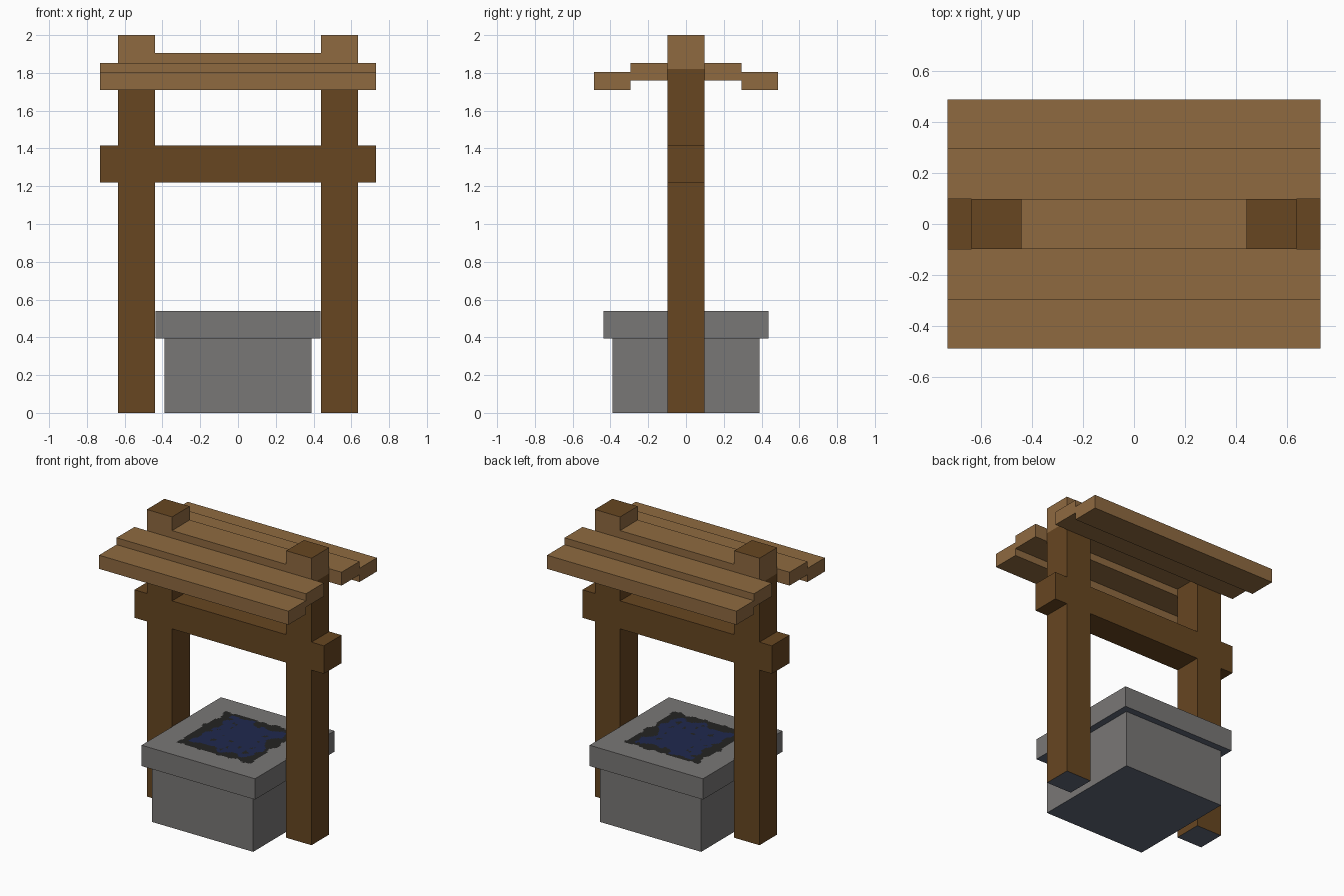
import bpy, bmesh
from mathutils import Vector, noise

cube = bpy.data.objects.get("Cube")
if cube:
    bpy.data.objects.remove(cube, do_unlink=True)


def material(name, rgb):
    """Flat material from 8-bit sRGB, converted to linear."""
    lin = [((c / 255 + 0.055) / 1.055) ** 2.4 for c in rgb] + [1.0]
    m = bpy.data.materials.new(name)
    m.use_nodes = True
    m.diffuse_color = lin
    m.node_tree.nodes["Principled BSDF"].inputs["Base Color"].default_value = lin
    return m


LIGHT = material("light_wood", (143, 106, 64))
DARK = material("dark_wood", (103, 70, 33))
STONE = material("grey_stone", (121, 119, 118))
SLATE = material("slate_underside", (95, 103, 120))
SHADE = material("black_shaft", (35, 35, 34))
WATER = material("deep_blue_water", (31, 41, 78))


def finish(name, bm, mats, rule=None):
    """Turn a bmesh into an object, colouring faces by a rule."""
    bm.normal_update()
    if rule:
        for f in bm.faces:
            f.material_index = rule(f)
    me = bpy.data.meshes.new(name)
    bm.to_mesh(me)
    bm.free()
    for m in mats:
        me.materials.append(m)
    ob = bpy.data.objects.new(name, me)
    bpy.context.collection.objects.link(ob)
    return ob


def box(name, x, y, z, mats, rule=None, cut_z=None):
    """Box from (min, max) ranges, with an optional horizontal edge loop."""
    bm = bmesh.new()
    bmesh.ops.create_cube(bm, size=1)
    for v in bm.verts:
        v.co = Vector([lo if c < 0 else hi for c, (lo, hi) in zip(v.co, (x, y, z))])
    if cut_z:
        bmesh.ops.bisect_plane(bm, geom=bm.verts[:] + bm.edges[:] + bm.faces[:],
                               plane_co=(0, 0, cut_z), plane_no=(0, 0, 1))
    return finish(name, bm, mats, rule)


def side(lo, hi, s):
    return (lo, hi) if s > 0 else (-hi, -lo)


def underside(f):
    return 1 if f.normal.z < -0.5 else 0


# Stone base and rim
HALF, RIM, RIM_TOP = 0.39, 0.4375, 0.54
box("well_base", (-HALF, HALF), (-HALF, HALF), (0, 0.395), [STONE, SLATE], underside)
box("well_rim", (-RIM, RIM), (-RIM, RIM), (0.395, RIM_TOP), [STONE, SLATE], underside)

# Ragged dark opening with water, a thin sheet on the rim
bm = bmesh.new()
bmesh.ops.create_grid(bm, x_segments=64, y_segments=64, size=0.32)


def ragged(f, reach, wobble):
    c = f.calc_center_median()
    return max(abs(c.x), abs(c.y)) + wobble * noise.noise(c * 14) < reach


outside = [f for f in bm.faces if not ragged(f, 0.28, 0.03)]
bmesh.ops.delete(bm, geom=outside, context='FACES')
for v in bm.verts:
    v.co.z = RIM_TOP + 0.003


def water_rule(f):
    speck = noise.noise(f.calc_center_median() * 22) > 0.42
    return 1 if ragged(f, 0.215, 0.06) and not speck else 0


finish("well_water", bm, [SHADE, WATER], water_rule)


# Posts: slate foot, dark shaft and top, light sides above the roof
def post_rule(f):
    if f.normal.z < -0.5:
        return 2
    if f.normal.z > 0.5:
        return 0
    return 1 if f.calc_center_median().z > 1.82 else 0


IN, OUT, END, W = 0.44, 0.635, 0.73, 0.0975
for s, label in ((1, "left"), (-1, "right")):
    box(label + "_post", side(IN, OUT, s), (-W, W), (0, 2),
        [DARK, LIGHT, SLATE], post_rule, cut_z=1.82)
    box(label + "_beam_end", side(OUT, END, s), (-W, W), (1.22, 1.415), [DARK])

# Cross beam between the posts
box("cross_beam", (-IN, IN), (-W, W), (1.22, 1.415), [DARK])

# Stepped plank roof
box("ridge_plank", (-IN, IN), (-W, W), (1.81, 1.905), [LIGHT])
for s, label in ((-1, "front"), (1, "back")):
    box(label + "_inner_plank", (-END, END), side(W, 0.295, s), (1.76, 1.853), [LIGHT])
    box(label + "_outer_plank", (-END, END), side(0.295, 0.4875, s), (1.71, 1.805), [LIGHT])
